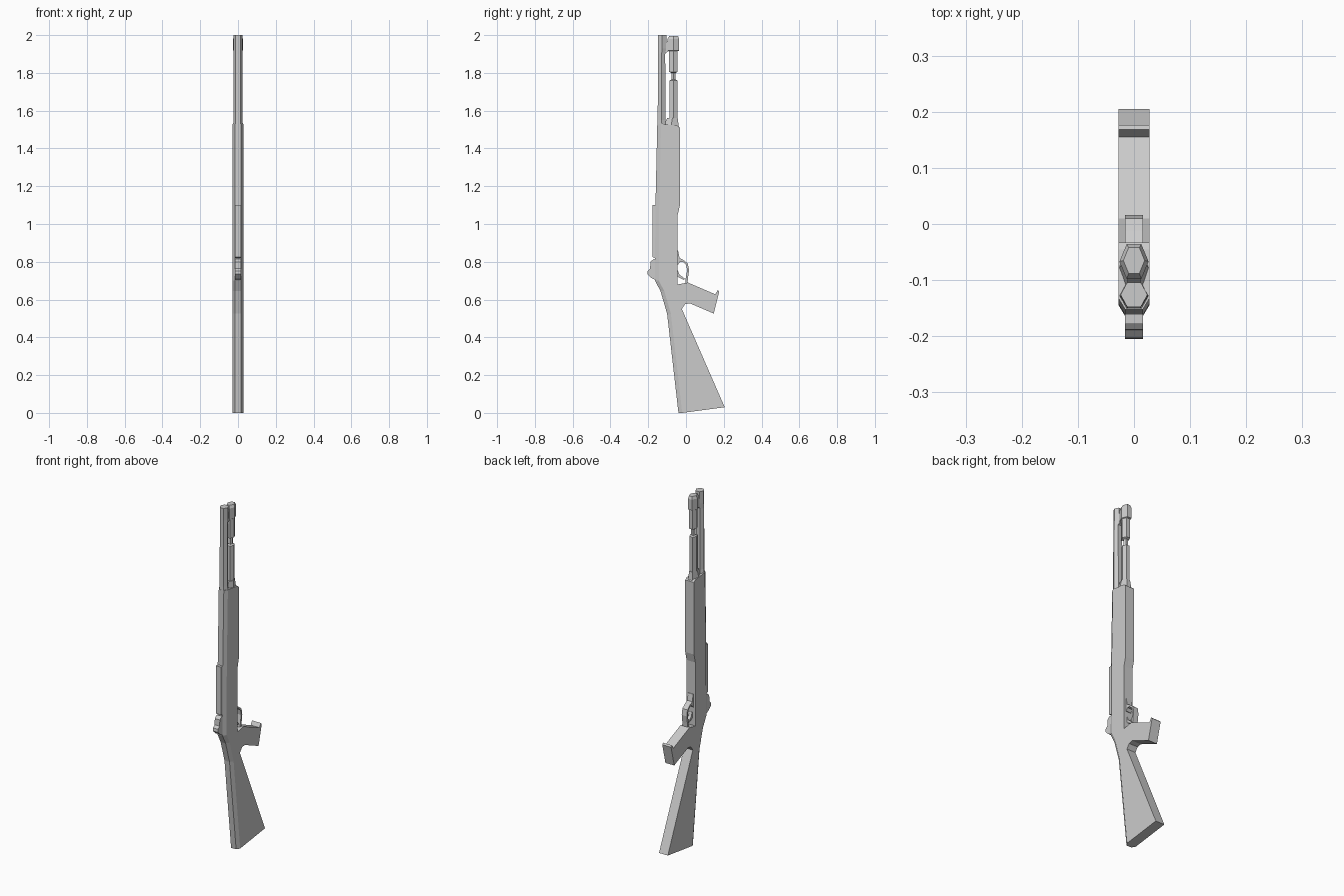
import bpy, bmesh, math


def finish(name, bm):
    bmesh.ops.recalc_face_normals(bm, faces=bm.faces)
    mesh = bpy.data.meshes.new(name)
    bm.to_mesh(mesh)
    bm.free()
    obj = bpy.data.objects.new(name, mesh)
    bpy.context.collection.objects.link(obj)
    return obj


def skin(name, rings):
    """Join rings of equal point count and cap both ends."""
    bm = bmesh.new()
    rows = [[bm.verts.new(p) for p in ring] for ring in rings]
    n = len(rows[0])
    for a, b in zip(rows, rows[1:]):
        for i in range(n):
            j = (i + 1) % n
            bm.faces.new((a[i], a[j], b[j], b[i]))
    bm.faces.new(rows[0])
    bm.faces.new(rows[-1])
    return finish(name, bm)


def slab(name, pts, half, core=None):
    """Side profile (y, z, chamfer) across x; chamfer insets the outer sides."""
    full = [(p[0], p[1]) for p in pts]
    inset = [(p[0] + (p[2] if len(p) > 2 else 0), p[1]) for p in pts]
    if core:
        layers = [(-half, inset), (-core, full), (core, full), (half, inset)]
    else:
        layers = [(-half, full), (half, full)]
    return skin(name, [[(x, y, z) for y, z in outline] for x, outline in layers])


def hex_stack(name, sections):
    """Six-sided tube through (z, front y, back y, half width)."""
    rings = []
    for z, front, back, half in sections:
        c, ry = (front + back) / 2, (back - front) / 2
        rings.append([(half * math.cos(k * math.pi / 3),
                       c + ry * math.sin(k * math.pi / 3) / math.sin(math.pi / 3), z)
                      for k in range(6)])
    return skin(name, rings)


# Stock, grip, receiver and fore-end in one chamfered body
slab("stock_and_body", [
    (-0.04, 0.0, 0.02), (0.205, 0.03), (-0.022, 0.55), (-0.005, 0.575),
    (0.02, 0.58), (0.147, 0.526), (0.176, 0.642), (0.168, 0.65),
    (0.155, 0.628), (0.01, 0.69), (-0.045, 0.68), (-0.045, 1.045),
    (-0.033, 1.095), (-0.033, 1.51), (-0.045, 1.52), (-0.13, 1.53),
    (-0.152, 1.53, 0.02), (-0.162, 1.08, 0.02), (-0.164, 0.70, 0.02),
    (-0.135, 0.645, 0.02), (-0.10, 0.525, 0.02)], 0.028, 0.016)

# Barrel, flaring where it enters the body
hex_stack("barrel", [(1.50, -0.152, -0.100, 0.028), (1.55, -0.150, -0.109, 0.024),
                     (1.90, -0.148, -0.110, 0.024), (1.93, -0.148, -0.105, 0.024),
                     (2.0, -0.148, -0.104, 0.024)])

# Magazine tube with sloped collar, neck and end cap
hex_stack("magazine_tube", [
    (1.505, -0.125, -0.037, 0.028), (1.56, -0.100, -0.044, 0.022),
    (1.561, -0.088, -0.046, 0.021), (1.76, -0.088, -0.046, 0.021),
    (1.765, -0.077, -0.056, 0.012), (1.80, -0.077, -0.056, 0.012),
    (1.805, -0.090, -0.044, 0.022), (1.915, -0.090, -0.044, 0.022),
    (1.918, -0.098, -0.036, 0.026), (1.98, -0.098, -0.036, 0.026),
    (1.995, -0.088, -0.042, 0.019)])

# Lug joining barrel and tube
slab("barrel_lug", [(-0.115, 1.90), (-0.085, 1.92), (-0.085, 1.97),
                    (-0.098, 1.97), (-0.115, 1.945)], 0.012)

# Raised receiver cover and hammer
slab("receiver_cover", [(-0.178, 0.825), (-0.15, 0.815), (-0.145, 1.10),
                        (-0.178, 1.10)], 0.016)
slab("hammer", [(-0.14, 0.69), (-0.165, 0.705), (-0.185, 0.715), (-0.205, 0.735),
                (-0.203, 0.752), (-0.190, 0.765), (-0.188, 0.80),
                (-0.170, 0.815), (-0.15, 0.80)], 0.016)

# Trigger guard loop and trigger
slab("trigger_guard", [
    (-0.050, 0.86), (-0.042, 0.86), (-0.034, 0.82), (-0.012, 0.808),
    (0.010, 0.79), (0.016, 0.755), (0.010, 0.71), (0.008, 0.685),
    (-0.004, 0.685), (-0.002, 0.71), (0.006, 0.755), (0.001, 0.783),
    (-0.015, 0.80), (-0.032, 0.80), (-0.042, 0.785), (-0.050, 0.785)], 0.016)
slab("trigger", [(-0.050, 0.755), (-0.043, 0.755), (-0.035, 0.732), (-0.008, 0.712),
                 (-0.010, 0.703), (-0.035, 0.715), (-0.050, 0.725)], 0.009)
